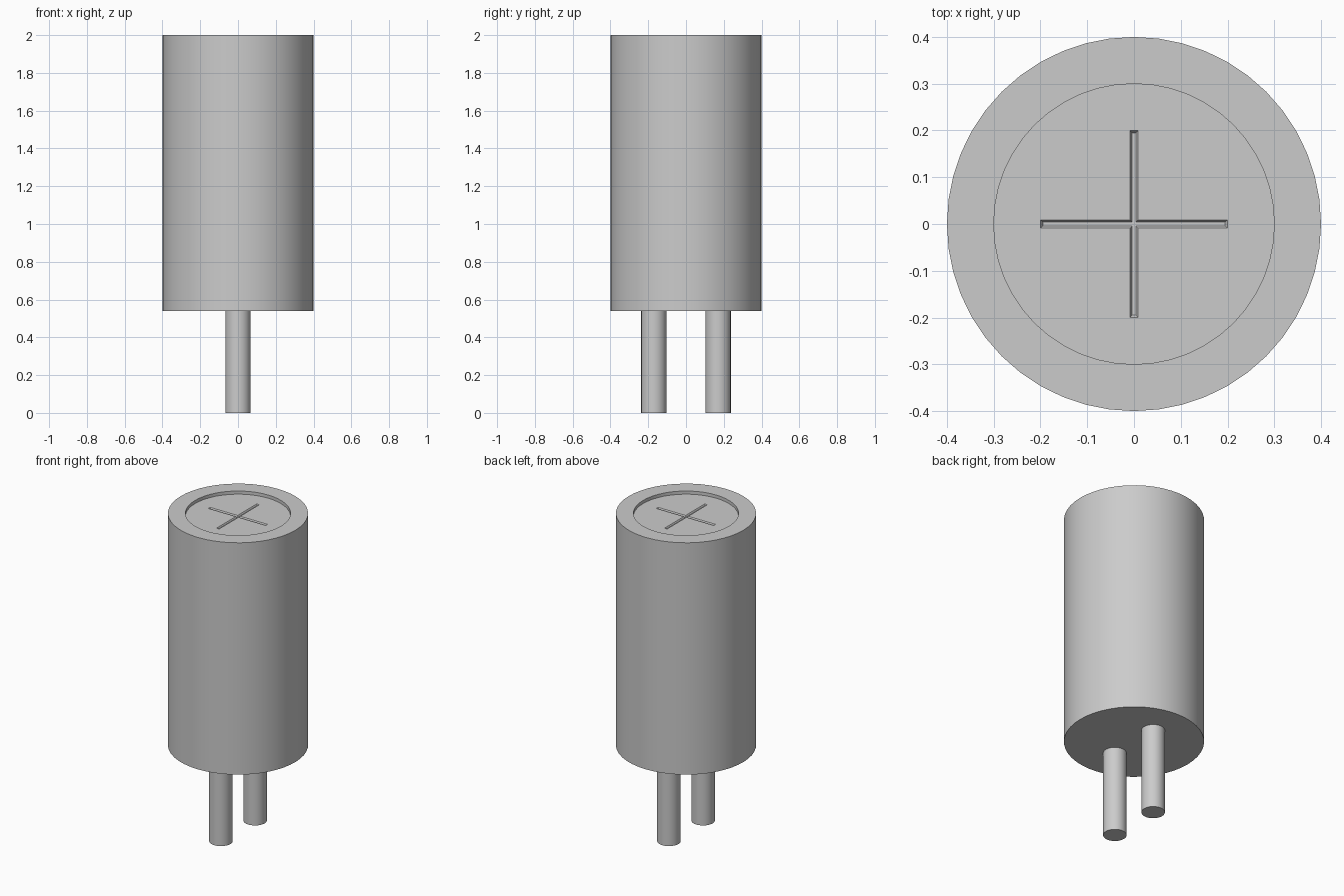
import bpy, bmesh
from math import radians

cube = bpy.data.objects.get("Cube")
if cube:
    bpy.data.objects.remove(cube)

SEGMENTS = 48
BODY_BOTTOM, TOP, FLOOR = 0.54, 2.0, 1.98

grey = bpy.data.materials.new("plain grey")
grey.use_nodes = True
colour = (0.6, 0.6, 0.6, 1)
grey.diffuse_color = colour
grey.node_tree.nodes["Principled BSDF"].inputs["Base Color"].default_value = colour


def finish(name, bm):
    """Turn a bmesh into a grey object."""
    bmesh.ops.recalc_face_normals(bm, faces=bm.faces)
    mesh = bpy.data.meshes.new(name)
    bm.to_mesh(mesh)
    bm.free()
    mesh.materials.append(grey)
    obj = bpy.data.objects.new(name, mesh)
    bpy.context.collection.objects.link(obj)
    return obj


def cylinder(bm, radius, bottom, top, y=0):
    made = bmesh.ops.create_cone(bm, cap_ends=True, segments=SEGMENTS, radius1=radius,
                                 radius2=radius, depth=top - bottom)
    bmesh.ops.translate(bm, verts=made["verts"], vec=(0, y, (top + bottom) / 2))


def smooth(obj):
    bpy.ops.object.select_all(action="DESELECT")
    obj.select_set(True)
    bpy.context.view_layer.objects.active = obj
    bpy.ops.object.shade_smooth_by_angle(angle=radians(30))


# Body: cylinder with a shallow round recess in its top
bm = bmesh.new()
cylinder(bm, 0.4, BODY_BOTTOM, TOP)
lid = max(bm.faces, key=lambda f: f.calc_center_median().z)
bmesh.ops.inset_region(bm, faces=[lid], thickness=0.1)
pushed = bmesh.ops.extrude_discrete_faces(bm, faces=[lid])["faces"][0]
bmesh.ops.translate(bm, verts=pushed.verts, vec=(0, 0, FLOOR - TOP))
body = finish("body", bm)

# Crossed grooves with sloping walls, cut into the recess floor
for name, size in (("groove_across", (0.2, 0.009)), ("groove_along", (0.009, 0.2))):
    bm = bmesh.new()
    bmesh.ops.create_cube(bm, size=2)
    for v in bm.verts:
        spread = 0.005 if v.co.z > 0 else -0.005
        v.co = (v.co.x * (size[0] + spread), v.co.y * (size[1] + spread),
                FLOOR + v.co.z * 0.008)
    cutter = finish(name, bm)
    cutter.hide_render = True
    cut = body.modifiers.new(name, "BOOLEAN")
    cut.operation = "DIFFERENCE"
    cut.solver = "EXACT"
    cut.object = cutter
    bpy.context.view_layer.objects.active = body
    bpy.ops.object.modifier_apply(modifier=name)
    bpy.data.objects.remove(cutter)
smooth(body)

# Two pins underneath, one to the front and one to the back
for name, y in (("front_pin", -0.17), ("back_pin", 0.17)):
    bm = bmesh.new()
    cylinder(bm, 0.067, 0, BODY_BOTTOM, y)
    smooth(finish(name, bm))
